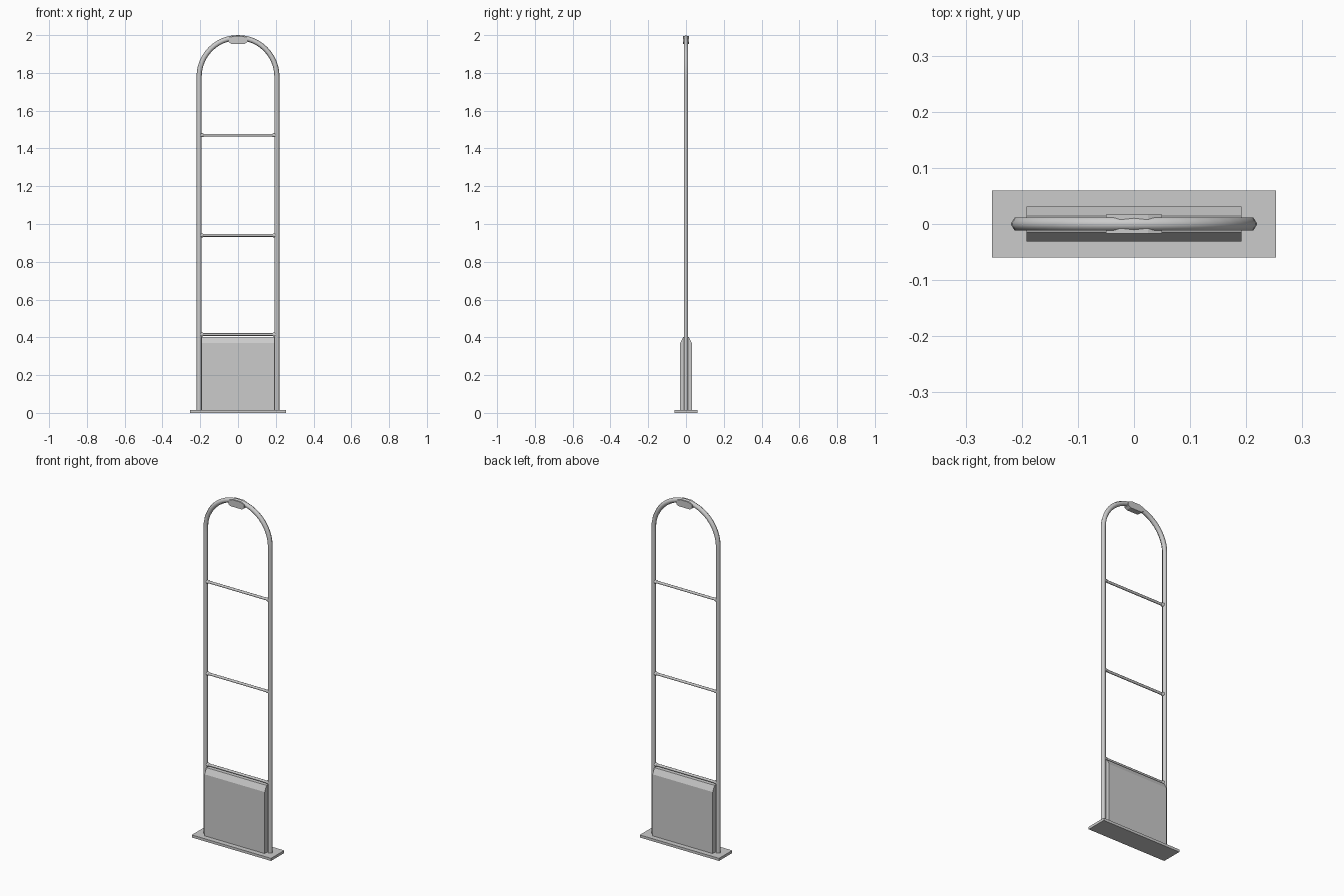
import bpy, bmesh, math
from mathutils import Vector

cube = bpy.data.objects.get("Cube")
if cube:
    bpy.data.objects.remove(cube, do_unlink=True)

# Single grey metal
metal = bpy.data.materials.new("light_grey_metal")
metal.use_nodes = True
GREY = (0.6, 0.6, 0.6, 1)
metal.diffuse_color = GREY
metal.node_tree.nodes["Principled BSDF"].inputs["Base Color"].default_value = GREY


def finish(name, bm, smooth_angle=None):
    bmesh.ops.recalc_face_normals(bm, faces=bm.faces)
    mesh = bpy.data.meshes.new(name)
    bm.to_mesh(mesh)
    bm.free()
    mesh.materials.append(metal)
    obj = bpy.data.objects.new(name, mesh)
    bpy.context.collection.objects.link(obj)
    if smooth_angle:
        bpy.ops.object.select_all(action='DESELECT')
        obj.select_set(True)
        bpy.context.view_layer.objects.active = obj
        bpy.ops.object.shade_smooth_by_angle(angle=math.radians(smooth_angle))
    return obj


def prism(name, outline, axis, half):
    """Extrude a closed outline symmetrically along x or y."""
    bm = bmesh.new()
    place = (lambda a, z, d: (d, a, z)) if axis == 'x' else (lambda a, z, d: (a, d, z))
    ends = [[bm.verts.new(place(a, z, d)) for a, z in outline] for d in (-half, half)]
    n = len(outline)
    for ring in ends:
        bm.faces.new(ring)
    for i in range(n):
        j = (i + 1) % n
        bm.faces.new((ends[0][i], ends[0][j], ends[1][j], ends[1][i]))
    return finish(name, bm)


def sweep(name, path, radii, sides, smooth_angle):
    """Sweep a polygon along a path lying in the xz plane."""
    bm = bmesh.new()
    rings = []
    for i, p in enumerate(path):
        t = (path[min(i + 1, len(path) - 1)] - path[max(i - 1, 0)]).normalized()
        side = Vector((t.z, 0, -t.x))
        angles = [math.tau * k / sides for k in range(sides)]
        rings.append([bm.verts.new(p + radii[i] * (side * math.cos(a) + Vector((0, math.sin(a), 0))))
                      for a in angles])
    for r0, r1 in zip(rings, rings[1:]):
        for k in range(sides):
            m = (k + 1) % sides
            bm.faces.new((r0[k], r0[m], r1[m], r1[k]))
    bm.faces.new(rings[0])
    bm.faces.new(rings[-1])
    return finish(name, bm, smooth_angle)


# Floor plate
prism("base_plate", [(-0.253, 0), (0.253, 0), (0.253, 0.015), (-0.253, 0.015)], 'y', 0.06)

# Lower panel with chamfered top edges
prism("lower_panel", [(-0.031, 0.015), (0.031, 0.015), (0.031, 0.37),
                      (0.014, 0.402), (-0.014, 0.402), (-0.031, 0.37)], 'x', 0.192)

# Arched hexagonal tube frame
R, TUBE = 0.206, 0.0137
SPRING = 2 - TUBE - R
STEPS = 24
path = [Vector((-R, 0, 0.015))]
for i in range(STEPS + 1):
    a = math.pi * (1 - i / STEPS)
    path.append(Vector((R * math.cos(a), 0, SPRING + R * math.sin(a))))
path.append(Vector((R, 0, 0.015)))
# Straight legs keep a vertical section at the springing points
path.insert(1, Vector((-R, 0, SPRING - 0.02)))
path.insert(-1, Vector((R, 0, SPRING - 0.02)))
sweep("arched_frame", path, [TUBE] * len(path), 6, 65)

# Cross bars with end collars
for label, z in (("lower", 0.415), ("middle", 0.94), ("upper", 1.47)):
    bar = [Vector((x, 0, z)) for x in (-0.2, 0.2)]
    sweep(label + "_cross_bar", bar, [0.0075] * 2, 8, 50)
    for side, s in (("right", -1), ("left", 1)):
        collar = [Vector((s * x, 0, z)) for x in (0.183, 0.187, 0.198)]
        sweep(f"{label}_{side}_collar", collar, [0.0075, 0.0105, 0.0105], 8, 50)

# Indicator lamp housing under the crown of the arch
half_outline = [(0.036, 1.954), (0.05, 1.963), (0.05, 1.985), (0.025, 1.994)]
outline = half_outline + [(-x, z) for x, z in reversed(half_outline)]
prism("lamp_housing", outline, 'y', 0.0165)
